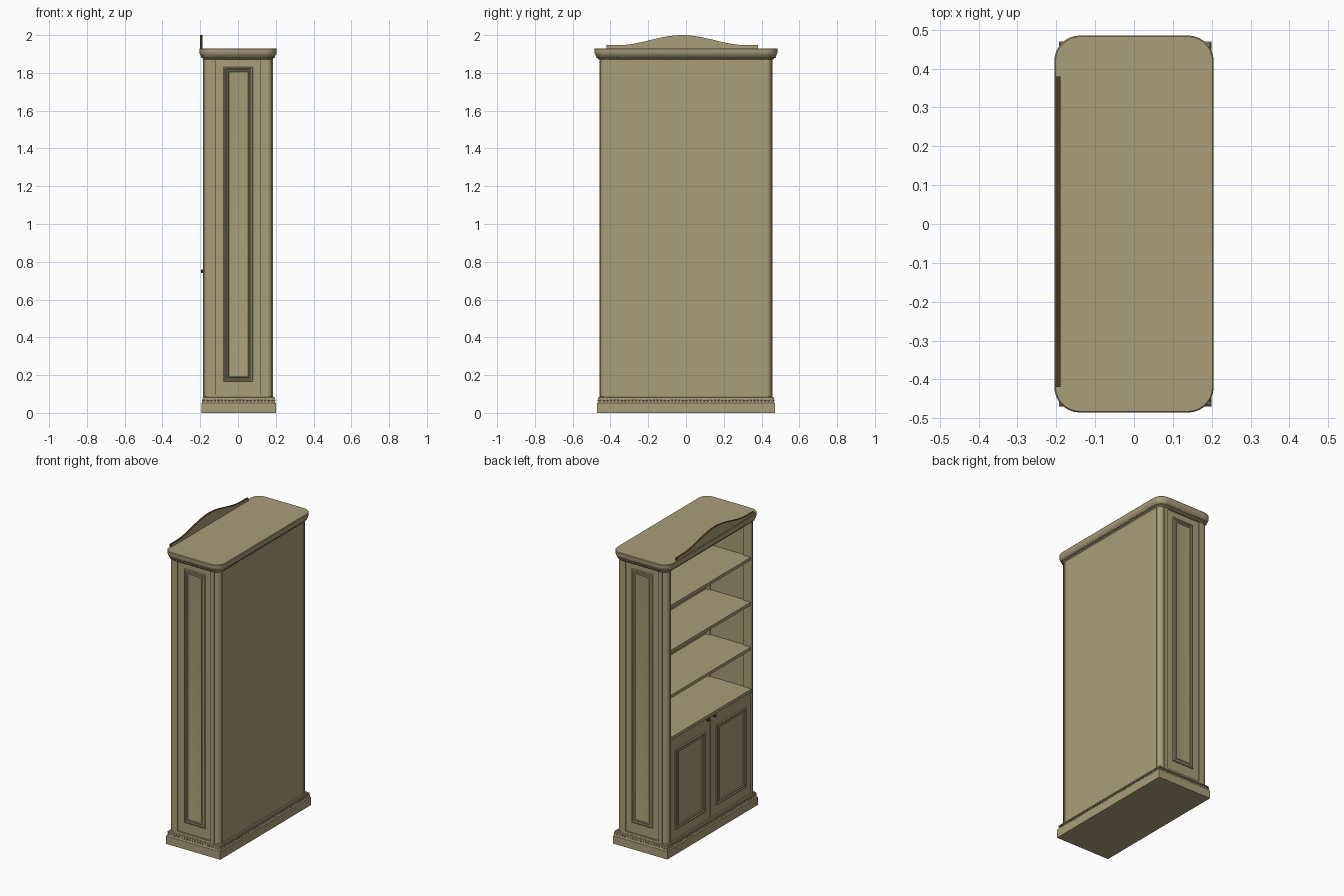
import bpy, bmesh, math
from mathutils import Matrix, Vector

if "Cube" in bpy.data.objects:
    bpy.data.objects.remove(bpy.data.objects["Cube"])

def material(name, col):
    m = bpy.data.materials.new(name)
    m.diffuse_color = (*col, 1)
    m.use_nodes = True
    m.node_tree.nodes["Principled BSDF"].inputs["Base Color"].default_value = m.diffuse_color
    return m

TAN = material("tan_wood", (0.40, 0.34, 0.19))
BROWN = material("dark_wood", (0.08, 0.04, 0.012))

def finish(name, bm, mat=TAN):
    bmesh.ops.recalc_face_normals(bm, faces=bm.faces)
    me = bpy.data.meshes.new(name)
    bm.to_mesh(me)
    bm.free()
    me.materials.append(mat)
    ob = bpy.data.objects.new(name, me)
    bpy.context.collection.objects.link(ob)
    return ob

def loft(name, rings, cap_start=True, mat=TAN):
    """Skin a stack of equal-length closed rings and cap the ends."""
    bm = bmesh.new()
    vs = [[bm.verts.new(p) for p in r] for r in rings]
    n = len(vs[0])
    for a, b in zip(vs, vs[1:]):
        for i in range(n):
            j = (i + 1) % n
            bm.faces.new((a[i], a[j], b[j], b[i]))
    if cap_start:
        bm.faces.new(vs[0])
    bm.faces.new(vs[-1])
    return finish(name, bm, mat)

def box(name, x0, x1, y0, y1, z0, z1):
    ring = lambda z: [(x0, y0, z), (x1, y0, z), (x1, y1, z), (x0, y1, z)]
    return loft(name, [ring(z0), ring(z1)])

def rounded(x0, x1, y0, y1, r, z, n=8):
    """Rounded rectangle at height z (r = 0 gives square corners)."""
    if r == 0:
        return [(x0, y0, z), (x1, y0, z), (x1, y1, z), (x0, y1, z)]
    pts = []
    for k, (cx, cy) in enumerate([(x1-r, y1-r), (x0+r, y1-r), (x0+r, y0+r), (x1-r, y0+r)]):
        for i in range(n + 1):
            a = (k + i / n) * math.pi / 2
            pts.append((cx + r * math.cos(a), cy + r * math.sin(a), z))
    return pts

def panel(name, place, u0, u1, z0, z1, profile):
    """Mitred picture-frame moulding; profile is (inset, height) pairs."""
    rings = [[place(u, z, h) for u, z in ((u0+d, z0+d), (u1-d, z0+d), (u1-d, z1-d), (u0+d, z1-d))]
             for d, h in profile]
    return loft(name, rings)

def beads(name, x0, x1, y0, y1, r, z, size, step=0.019):
    """Row of small beads following a rounded rectangle."""
    path = [Vector(p) for p in rounded(x0, x1, y0, y1, r, z)]
    bm = bmesh.new()
    left = 0.0
    for a, b in zip(path, path[1:] + path[:1]):
        length = (b - a).length
        while left < length:
            bmesh.ops.create_uvsphere(bm, u_segments=8, v_segments=5, radius=size,
                                      matrix=Matrix.Translation(a.lerp(b, left / length)))
            left += step
        left -= length
    return finish(name, bm)

# plinth with stepped, coved moulding
loft("base", [rounded(-0.193 + d, 0.2 - d, -0.47 + d, 0.47 - d, 0, z) for z, d in
     [(0, 0), (0.052, 0), (0.055, 0.003), (0.060, 0.004), (0.066, 0.009), (0.073, 0.012),
      (0.074, 0.005), (0.081, 0.005), (0.083, 0.010), (0.088, 0.013)]])
beads("base_beads", -0.186, 0.193, -0.463, 0.463, 0.002, 0.066, 0.006)

# cornice with rounded corners
loft("cornice", [rounded(-0.205 + d, 0.205 - d, -0.485 + d, 0.485 - d, 0.066 - d, z) for z, d in
     [(1.870, 0.024), (1.876, 0.018), (1.882, 0.018), (1.884, 0.012), (1.890, 0.010),
      (1.894, 0.006), (1.902, 0.002), (1.910, 0), (1.926, 0), (1.930, 0.003)]])
beads("cornice_beads", -0.19, 0.19, -0.47, 0.47, 0.05, 1.885, 0.006)

# four corner posts with a rounded, stepped outer edge
half = [(0.12, 0.42), (0.12, 0.458), (0.148, 0.458), (0.148, 0.453)]
half += [(0.155 + 0.026 * math.cos(a), 0.427 + 0.026 * math.sin(a))
         for a in [math.pi / 2 * (1 - i / 8) for i in range(9)]]
half += [(0.186, 0.427), (0.186, 0.42)]
for sx, a in ((-1, "front"), (1, "back")):
    for sy, b in ((-1, "right"), (1, "left")):
        loft(f"{a}_{b}_post", [[(sx * x, sy * y, z) for x, y in half] for z in (0.085, 1.873)])

# side walls with tall moulded panels
FRAME = [(0, -0.004), (0, 0.004), (0.004, 0.009), (0.010, 0.009), (0.014, 0.004),
         (0.020, 0.004), (0.024, 0.008), (0.028, 0.003), (0.036, 0.0015)]
for s, a in ((-1, "right"), (1, "left")):
    y0, y1 = sorted((s * 0.428, s * 0.449))
    box(f"{a}_side", -0.125, 0.125, y0, y1, 0.085, 1.873)
    panel(f"{a}_side_panel", lambda u, z, h, s=s: (u, s * (0.449 + h), z),
          -0.076, 0.08, 0.165, 1.832, FRAME)
    y0, y1 = sorted((s * 0.447, s * 0.456))
    box(f"{a}_side_foot_strip", -0.12, 0.12, y0, y1, 0.085, 0.097)

# back, floor, shelves
box("back_panel", 0.15, 0.182, -0.422, 0.422, 0.085, 1.873)
box("cabinet_floor", -0.155, 0.152, -0.428, 0.428, 0.085, 0.10)
box("cabinet_top", -0.182, 0.152, -0.424, 0.424, 0.757, 0.777)
for i, z in enumerate((1.03, 1.325, 1.62)):
    box(f"shelf_{i + 1}", -0.176, 0.152, -0.428, 0.428, z, z + 0.02)

# two moulded doors with knobs
for s, a in ((-1, "right"), (1, "left")):
    y0, y1 = sorted((s * 0.0015, s * 0.421))
    box(f"{a}_door", -0.176, -0.158, y0, y1, 0.09, 0.757)
    y0, y1 = sorted((s * 0.06, s * 0.365))
    panel(f"{a}_door_panel", lambda u, z, h: (-0.176 - h, u, z), y0, y1, 0.15, 0.68, FRAME)
    knob = [(0.176, 0.007), (0.179, 0.005), (0.183, 0.005), (0.186, 0.009),
            (0.190, 0.010), (0.194, 0.007), (0.196, 0.003)]
    loft(f"{a}_knob", [[(-x, s * 0.035 + r * math.cos(i * math.pi / 8),
                         0.75 + r * math.sin(i * math.pi / 8)) for i in range(16)]
                       for x, r in knob], mat=BROWN)

# curved crest board with a dark edge
N = 40
outline = [(-0.42, 1.928)]
outline += [(-0.42 + 0.8 * i / N,
             1.947 + 0.053 * (0.5 + 0.5 * math.cos(math.pi * min(1, abs(2 * i / N - 1) / 0.85))))
            for i in range(N + 1)]
outline += [(0.38, 1.928)]
crest = loft("crest", [[(x, y, z) for y, z in outline] for x in (-0.202, -0.189)])
crest.data.materials.append(BROWN)
for f in crest.data.polygons:
    if abs(f.normal.x) < 0.5:
        f.material_index = 1

# smooth curves, keep edges crisp
for ob in bpy.context.collection.objects:
    ob.select_set(True)
    bpy.context.view_layer.objects.active = ob
bpy.ops.object.shade_smooth_by_angle(angle=math.radians(30))
